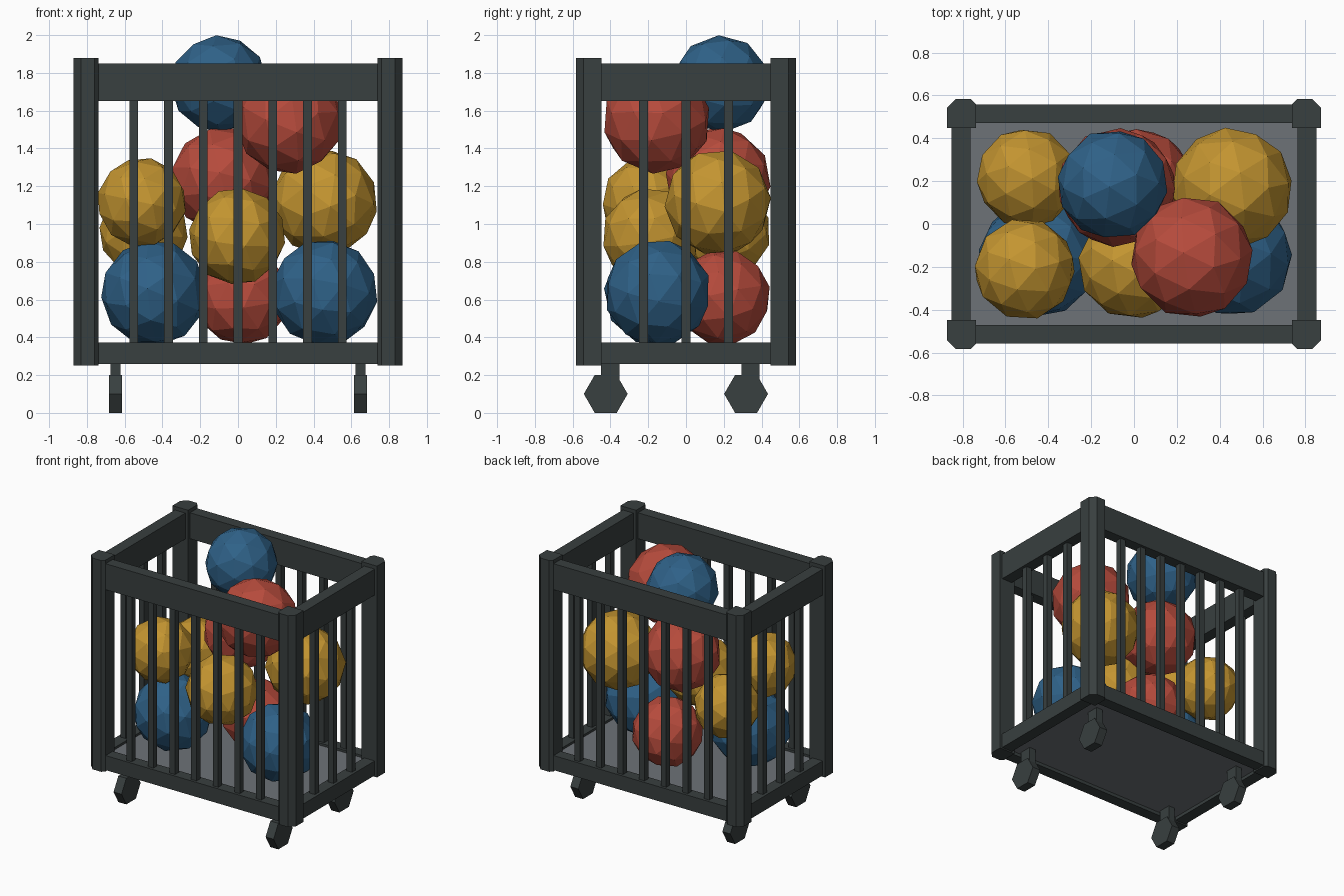
import bpy, bmesh, math, random
from mathutils import Matrix, Euler

if "Cube" in bpy.data.objects:
    bpy.data.objects.remove(bpy.data.objects["Cube"])

random.seed(4)


def material(name, rgb):
    m = bpy.data.materials.new(name)
    m.diffuse_color = (*rgb, 1)
    m.use_nodes = True
    m.node_tree.nodes["Principled BSDF"].inputs["Base Color"].default_value = m.diffuse_color
    return m


FRAME = material("dark_frame", (0.040, 0.050, 0.050))
FLOOR = material("grey_floor", (0.155, 0.17, 0.185))
BLUE = material("blue", (0.028, 0.12, 0.245))
RED = material("red", (0.47, 0.07, 0.045))
GOLD = material("gold", (0.55, 0.30, 0.03))


def finish(bm, name, mat):
    bmesh.ops.recalc_face_normals(bm, faces=bm.faces)
    me = bpy.data.meshes.new(name)
    bm.to_mesh(me)
    bm.free()
    me.materials.append(mat)
    ob = bpy.data.objects.new(name, me)
    bpy.context.collection.objects.link(ob)
    return ob


def box(name, x, y, z, mat=FRAME):
    """Box from (min, max) ranges on each axis."""
    bm = bmesh.new()
    size = [r[1] - r[0] for r in (x, y, z)]
    mid = [(r[0] + r[1]) / 2 for r in (x, y, z)]
    bmesh.ops.create_cube(bm, size=1, matrix=Matrix.Translation(mid) @ Matrix.Diagonal((*size, 1)))
    return finish(bm, name, mat)


def prism(name, pts, vec, mat=FRAME):
    """Closed outline extruded along a vector."""
    bm = bmesh.new()
    f = bm.faces.new([bm.verts.new(p) for p in pts])
    r = bmesh.ops.extrude_face_region(bm, geom=[f])
    vs = [v for v in r["geom"] if isinstance(v, bmesh.types.BMVert)]
    bmesh.ops.translate(bm, verts=vs, vec=vec)
    return finish(bm, name, mat)


def span(sign, a, b):
    return tuple(sorted((sign * a, sign * b)))


# corner posts with chamfered outer edges
POST = [(.738, .447), (.872, .447), (.872, .542), (.832, .582), (.76, .582), (.738, .56)]
for sx in (-1, 1):
    for sy in (-1, 1):
        prism("corner_post", [(sx * x, sy * y, .25) for x, y in POST], (0, 0, 1.628))

# top and bottom rails
for label, z in (("top", (1.65, 1.85)), ("bottom", (.26, .372))):
    for s in (-1, 1):
        box(label + "_long_rail", (-.75, .75), span(s, .47, .558), z)
        box(label + "_short_rail", span(s, .762, .852), (-.46, .46), z)

# upright bars on all four sides
for s in (-1, 1):
    for i in range(-3, 4):
        x = i * .184
        box("long_side_bar", (x - .023, x + .023), span(s, .491, .537), (.35, 1.67))
    for i in range(-1, 2):
        y = i * .225
        box("short_side_bar", span(s, .784, .83), (y - .023, y + .023), (.35, 1.67))

# floor panel
box("floor", (-.78, .78), (-.49, .49), (.285, .355), FLOOR)

# casters: stem and six-sided wheel
for sx in (-1, 1):
    for y in (-.425, .318):
        x = sx * .648
        box("caster_stem", (x - .027, x + .027), (y - .025, y + .072), (.12, .3))
        hexagon = [(x - .034, y + .116 * math.cos(k * math.pi / 3),
                    .1005 + .116 * math.sin(k * math.pi / 3)) for k in range(6)]
        prism("caster_wheel", hexagon, (.068, 0, 0))

# faceted balls piled in the cage: x, y, z, radius, colour
BALLS = [
    (-.10, .185, 1.742, .258, BLUE),
    (.27, -.155, 1.55, .287, RED),
    (-.08, .17, 1.235, .28, RED),
    (.457, .168, 1.115, .284, GOLD),
    (-.005, -.188, .935, .258, GOLD),
    (-.51, -.21, 1.115, .238, GOLD),
    (-.50, .215, .955, .235, GOLD),
    (-.445, -.155, .635, .282, BLUE),
    (.457, -.15, .637, .284, BLUE),
    (.02, .195, .612, .254, RED),
]
for x, y, z, r, mat in BALLS:
    bm = bmesh.new()
    rot = Euler([random.uniform(0, 6.28) for _ in range(3)]).to_matrix().to_4x4()
    bmesh.ops.create_icosphere(bm, subdivisions=2, radius=r,
                               matrix=Matrix.Translation((x, y, z)) @ rot)
    finish(bm, "ball", mat)
